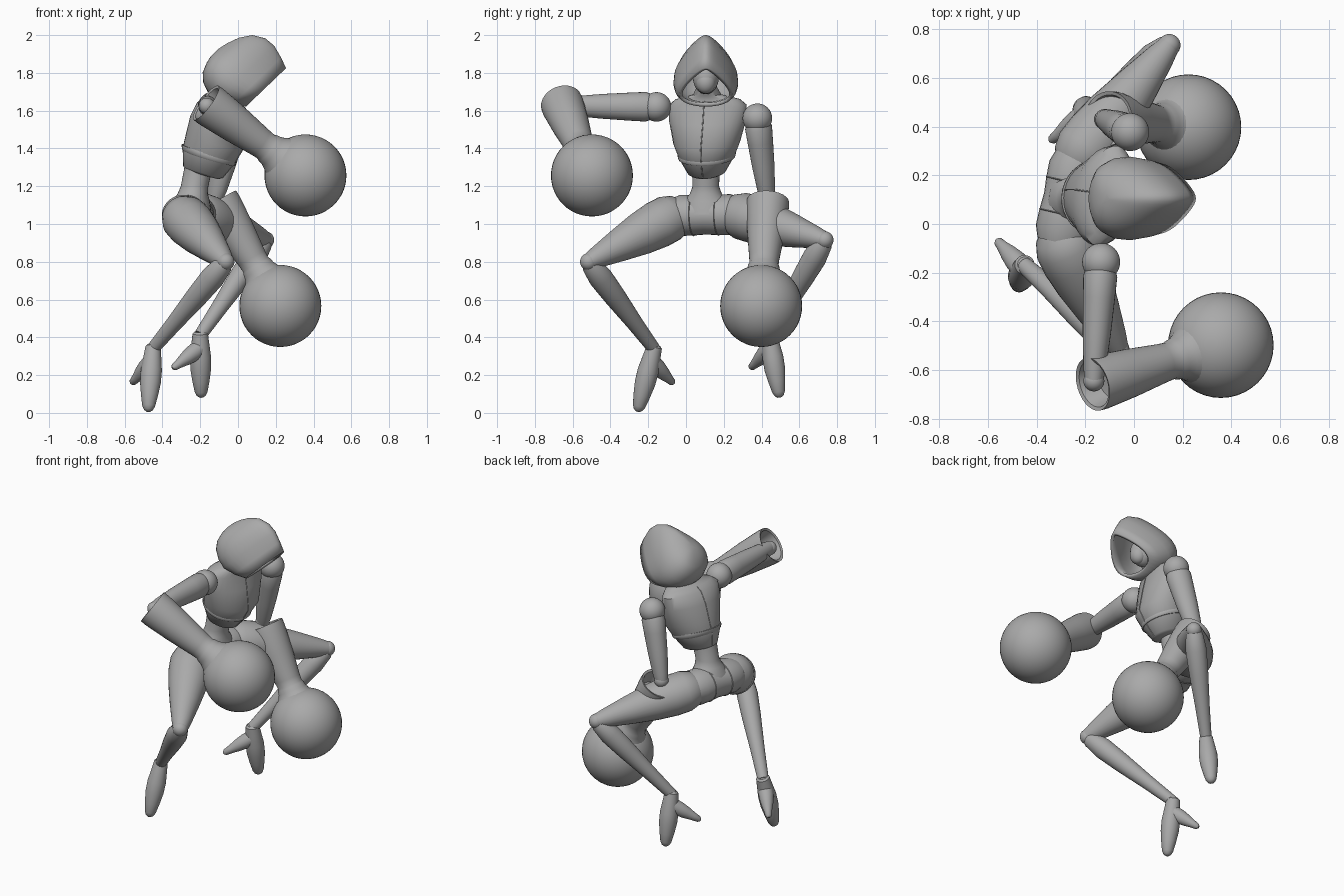
import bpy
import bmesh
from math import cos, sin, pi, radians
from mathutils import Vector as V

old = bpy.data.objects.get("Cube")
if old:
    bpy.data.objects.remove(old, do_unlink=True)

grey = bpy.data.materials.new("plain grey")
grey.use_nodes = True
grey.diffuse_color = (0.4, 0.4, 0.4, 1)
grey.node_tree.nodes["Principled BSDF"].inputs["Base Color"].default_value = (0.4, 0.4, 0.4, 1)
parts = []


def finish(name, bm):
    """Turn a bmesh into a named grey object."""
    bmesh.ops.recalc_face_normals(bm, faces=bm.faces)
    mesh = bpy.data.meshes.new(name)
    bm.to_mesh(mesh)
    bm.free()
    mesh.materials.append(grey)
    ob = bpy.data.objects.new(name, mesh)
    bpy.context.collection.objects.link(ob)
    parts.append(ob)
    return ob


def loft(name, rings, sides=28, caps=(True, True), drop=0.0):
    """Skin elliptical rings given as (centre, half axis u, half axis v)."""
    bm = bmesh.new()
    loops = []
    for c, u, v in rings:
        loop = []
        for i in range(sides):
            a = 2 * pi * i / sides
            loop.append(bm.verts.new(c + u * cos(a) + v * sin(a) * (1 - drop * cos(a))))
        loops.append(loop)
    for p, q in zip(loops, loops[1:]):
        for i in range(sides):
            j = (i + 1) % sides
            bm.faces.new((p[i], p[j], q[j], q[i]))
    for loop, cap in zip((loops[0], loops[-1]), caps):
        if cap:
            bm.faces.new(loop)
    return finish(name, bm)


def limb(name, a, b, profile, flat=1.0):
    """Round limb from a to b; profile holds (fraction along, radius)."""
    axis = b - a
    side = axis.cross(V((0, 0, 1))).normalized()
    other = side.cross(axis).normalized()
    return loft(name, [(a + axis * t, side * r, other * r * flat) for t, r in profile])


def ball(name, c, r, stretch=(1, 1, 1)):
    bm = bmesh.new()
    bmesh.ops.create_uvsphere(bm, u_segments=40, v_segments=24, radius=r)
    bmesh.ops.scale(bm, vec=stretch, verts=bm.verts)
    bmesh.ops.translate(bm, vec=c, verts=bm.verts)
    return finish(name, bm)


def ridge(name, points, r=0.003):
    """Thin raised seam along a path."""
    cu = bpy.data.curves.new(name, "CURVE")
    cu.dimensions = "3D"
    cu.bevel_depth = r
    cu.bevel_resolution = 1
    s = cu.splines.new("POLY")
    s.points.add(len(points) - 1)
    for p, co in zip(s.points, points):
        p.co = (*co, 1)
    cu.materials.append(grey)
    bpy.context.collection.objects.link(bpy.data.objects.new(name, cu))


# Arms, each with a flared cuff and a big round fist
ARMS = {
    "right": (V((-.135, -.156, 1.62)), V((-.165, -.645, 1.625)),
              V((-.14, -.65, 1.62)), V((.357, -.498, 1.257))),
    "left": (V((-.016, .378, 1.56)), V((-.12, .43, 1.14)),
             V((-.087, .432, 1.088)), V((.224, .398, .566))),
}
CUFF = [(.1, .02), (.08, .08), (-.05, .098), (-.06, .112), (0, .113), (.25, .1),
        (.52, .08), (.58, .077), (.6, .083), (.64, .088), (.68, .1), (.73, .122)]
for side, (shoulder, elbow, cuff, fist) in ARMS.items():
    ball(side + "_shoulder", shoulder, .078)
    limb(side + "_upper_arm", shoulder, elbow,
         [(.05, .06), (.12, .07), (.3, .066), (.6, .058), (.9, .046), (1, .038)], flat=1.12)
    ball(side + "_elbow", elbow, .043)
    limb(side + "_cuff", cuff, fist, CUFF)
    ball(side + "_fist", fist, .217)

# Legs with pointed feet and a heel spur
LEGS = {
    "right": (V((-.295, -.06, 1.045)), V((-.065, -.515, .8)), V((-.45, -.17, .34)),
              V((-.475, -.255, .01)), V((-.56, -.07, .16))),
    "left": (V((-.225, .27, 1.05)), V((.145, .735, .915)), V((-.2, .44, .41)),
             V((-.195, .495, .085)), V((-.34, .345, .24))),
}
for side, (hip, knee, ankle, toe, spur) in LEGS.items():
    limb(side + "_thigh", hip, knee,
         [(-.1, .07), (-.04, .108), (.06, .129), (.2, .13), (.4, .117), (.65, .09), (.9, .06), (1, .045)],
         flat=.97)
    ball(side + "_knee", knee, .046)
    limb(side + "_shin", knee, ankle,
         [(-.02, .03), (.04, .052), (.18, .064), (.4, .058), (.7, .044), (1, .034)])
    limb(side + "_foot", ankle, toe,
         [(-.06, .03), (-.03, .041), (.1, .046), (.35, .056), (.55, .055), (.75, .045),
          (.92, .034), (.98, .024), (1.01, .01)])
    limb(side + "_heel_spur", ankle.lerp(toe, .2), spur,
         [(0, .046), (.3, .045), (.55, .037), (.8, .025), (.98, .019), (1.04, .008)])

# Pelvis runs between the hips, waist rises from it
hip_r, hip_l = LEGS["right"][0], LEGS["left"][0]
limb("pelvis", hip_r, hip_l,
     [(-.05, .1), (.1, .118), (.3, .117), (.5, .112), (.7, .117), (.9, .118), (1.05, .1)], flat=.92)
for t in (.3, .7):
    limb("pelvis_seam", hip_r, hip_l, [(t - .01, .115), (t, .12), (t + .01, .115)], flat=.93)

FRONT, SIDE = V((.977, -.21, 0)), V((.21, .977, 0))


def torso_ring(x, y, z, depth, width, tilt=0.0):
    return V((x, y, z)), (FRONT - V((0, 0, tilt))) * depth, SIDE * width


loft("waist", [torso_ring(*r) for r in (
    (-.25, .105, 1.05, .11, .15), (-.25, .105, 1.12, .1, .12), (-.24, .105, 1.16, .08, .085),
    (-.23, .105, 1.2, .073, .07), (-.205, .105, 1.32, .075, .075))])

# Chest, tilted forward, broad at the shoulders, tapering into the neck
chest = [torso_ring(*r) for r in (
    (-.19, .11, 1.265, .09, .08, .3), (-.185, .11, 1.275, .105, .1, .3),
    (-.155, .11, 1.36, .138, .15, .3), (-.125, .11, 1.43, .152, .178, .25),
    (-.12, .115, 1.55, .128, .208, .2), (-.11, .115, 1.63, .1, .21, .15),
    (-.095, .115, 1.66, .08, .175, .1), (-.06, .112, 1.685, .058, .075, .1),
    (0, .108, 1.75, .042, .042, .1))]
loft("chest", chest, sides=32)
c, u, v = chest[2]
loft("chest_band", [(c + V((0, 0, dz)), u * s, v * s) for dz, s in (
    (-.012, .98), (-.006, 1.015), (.01, 1.04), (.02, 1.03))], sides=32)
for name, sign in (("chest_front_seam", 1), ("chest_back_seam", -1)):
    ridge(name, [c + u * sign for c, u, v in chest[1:7]])

# Hood: teardrop rings stacked back from a slanted opening, broadest near the jaw
mid, up, back = V((.15, .105, 1.725)), V((.72, 0, .69)), V((-.69, 0, .72))
hood_rings = []
for d, low, high, width in ((0, -.15, .145, .13), (.06, -.205, .165, .146), (.13, -.245, .182, .156),
                            (.19, -.245, .175, .152), (.25, -.225, .138, .132), (.29, -.19, .075, .1),
                            (.312, -.14, .01, .063), (.322, -.1, -.04, .025)):
    hood_rings.append((mid + back * d + up * (low + high) / 2, up * (high - low) / 2, V((0, width, 0))))
hood = loft("hood", hood_rings, sides=36, caps=(False, True), drop=.5)
shell = hood.modifiers.new("thickness", "SOLIDIFY")
shell.thickness = .02
shell.offset = -1

# Small head hidden inside the hood
ball("head", V((.02, .105, 1.775)), .08, (1, .85, 1.1))
ball("face_mask", V((.055, .105, 1.75)), .055, (.9, .95, 1.1))

# Smooth shading that keeps hard edges
bpy.ops.object.select_all(action="DESELECT")
for ob in parts:
    ob.select_set(True)
bpy.context.view_layer.objects.active = parts[0]
bpy.ops.object.shade_smooth_by_angle(angle=radians(40))
